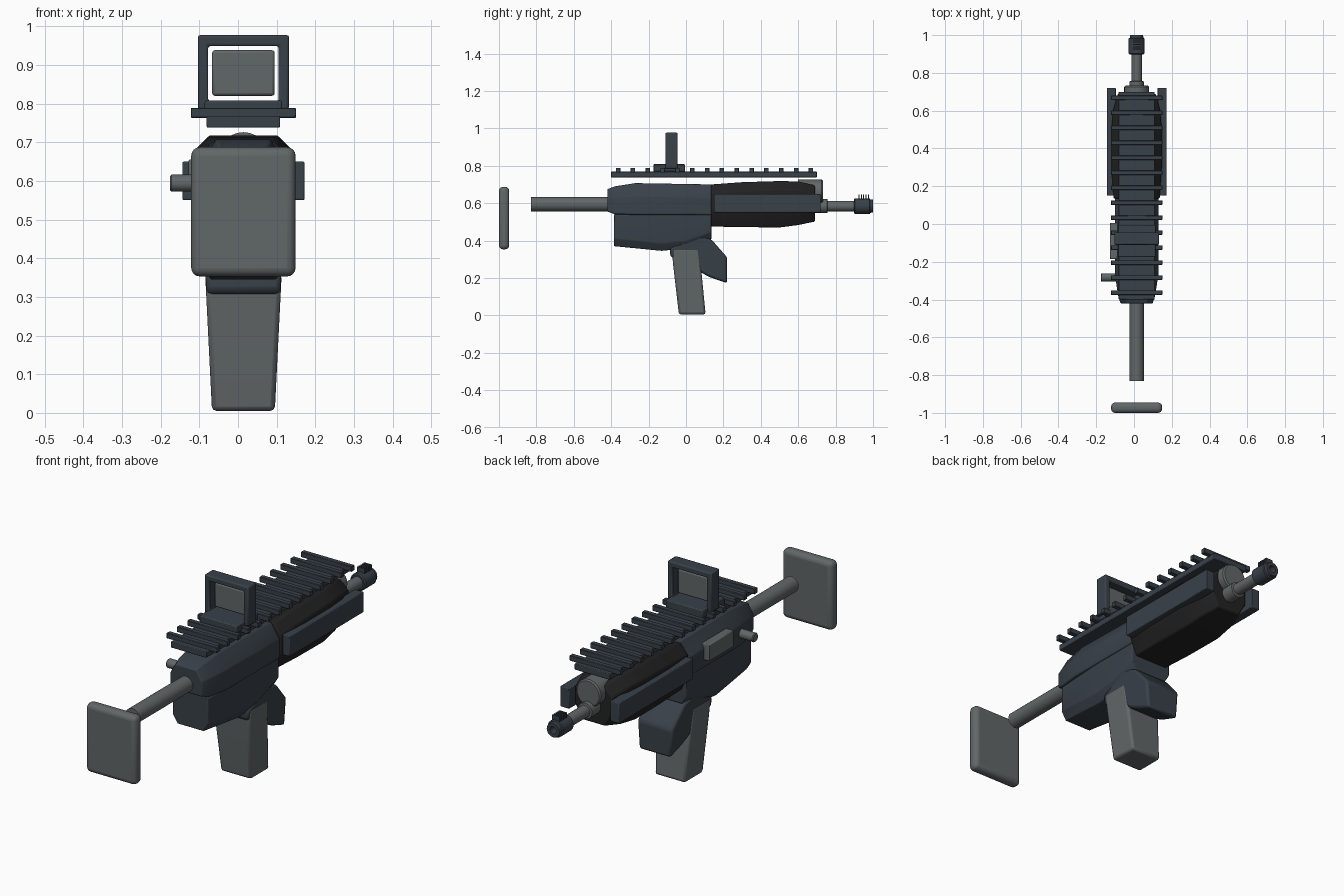
import bpy, bmesh, math
from mathutils import Matrix, Vector

if "Cube" in bpy.data.objects:
    bpy.data.objects.remove(bpy.data.objects["Cube"])

XC = 0.014  # lengthwise centre plane


def mat(name, rgb):
    m = bpy.data.materials.new(name)
    m.diffuse_color = (*rgb, 1)
    m.use_nodes = True
    m.node_tree.nodes["Principled BSDF"].inputs["Base Color"].default_value = m.diffuse_color
    return m


BLUE = mat("dark_blue_grey", (0.040, 0.052, 0.066))
GREY = mat("mid_grey", (0.120, 0.135, 0.138))
BLACK = mat("near_black", (0.016, 0.016, 0.016))


def finish(name, bm, material, bevel=0.0, seg=2):
    bmesh.ops.recalc_face_normals(bm, faces=bm.faces)
    me = bpy.data.meshes.new(name)
    bm.to_mesh(me)
    bm.free()
    ob = bpy.data.objects.new(name, me)
    bpy.context.collection.objects.link(ob)
    me.materials.append(material)
    bpy.ops.object.select_all(action='DESELECT')
    ob.select_set(True)
    bpy.context.view_layer.objects.active = ob
    if bevel:
        b = ob.modifiers.new("bevel", 'BEVEL')
        b.width, b.segments, b.limit_method = bevel, seg, 'ANGLE'
        b.angle_limit = math.radians(25)
    bpy.ops.object.shade_smooth_by_angle(angle=math.radians(35))
    return ob


def box(name, x, y, z, material, bevel=0.0, seg=2):
    """Box from (min, max) ranges, x measured from the centre plane."""
    bm = bmesh.new()
    size = [r[1] - r[0] for r in (x, y, z)]
    mid = [(r[0] + r[1]) / 2 for r in (x, y, z)]
    mid[0] += XC
    bmesh.ops.create_cube(bm, size=1, matrix=Matrix.Translation(mid) @ Matrix.Diagonal((*size, 1)))
    return finish(name, bm, material, bevel, seg)


def lathe(name, profile, z, material, axis='Y', y=0.0, n=24):
    """Round part from (position along axis, radius) pairs."""
    bm = bmesh.new()
    rings = []
    for p, r in profile:
        ring = []
        for i in range(n):
            a = 2 * math.pi * i / n
            u, v = r * math.cos(a), r * math.sin(a)
            ring.append(bm.verts.new((XC + u, p, z + v) if axis == 'Y' else (p, y + u, z + v)))
        rings.append(ring)
    skin(bm, rings)
    return finish(name, bm, material)


def skin(bm, rings):
    for a, b in zip(rings, rings[1:]):
        for i in range(len(a)):
            j = (i + 1) % len(a)
            bm.faces.new((a[i], a[j], b[j], b[i]))
    bm.faces.new(rings[0])
    bm.faces.new(rings[-1])


def loft(name, sections, material, bevel):
    """Chamfered body: (y, z bottom, z top, half width, bottom chamfer xz, top chamfer xz)."""
    bm = bmesh.new()
    rings = []
    for y, b, t, w, (bx, bz), (tx, tz) in sections:
        right = [(w - bx, b), (w, b + bz), (w, t - tz), (w - tx, t)]
        pts = right + [(-x, z) for x, z in reversed(right)]
        rings.append([bm.verts.new((XC + x, y, z)) for x, z in pts])
    skin(bm, rings)
    return finish(name, bm, material, bevel)


def plate(name, outline, half, material, bevel):
    """Side outline (y, z) spread sideways; half(z) gives the half width."""
    bm = bmesh.new()
    rings = [[bm.verts.new((XC + s * half(z), y, z)) for y, z in outline] for s in (-1, 1)]
    skin(bm, rings)
    return finish(name, bm, material, bevel)


# Stock
box("butt_plate", (-.135, .135), (-1, -.945), (.353, .687), GREY, .022, 4)
lathe("stock_tube", [(-.83, .038), (-.40, .038)], .594, GREY)

# Receiver
loft("upper_receiver", [
    (-.42, .555, .675, .085, (.005, .005), (.03, .05)),
    (-.38, .54, .69, .098, (.005, .005), (.035, .06)),
    (-.27, .537, .707, .115, (.005, .005), (.045, .07)),
    (.137, .537, .70, .115, (.005, .005), (.045, .07))], BLUE, .006)
loft("lower_receiver", [
    (-.385, .370, .54, .095, (.025, .04), (.005, .005)),
    (-.13, .345, .54, .11, (.025, .04), (.005, .005)),
    (0, .358, .54, .11, (.025, .04), (.005, .005)),
    (.135, .405, .54, .11, (.025, .04), (.005, .005))], BLUE, .006)
box("ejection_cover", (-.142, -.10), (-.185, .005), (.575, .655), GREY, .004)
lathe("charging_handle", [(-.176, .018), (-.172, .022), (-.09, .022)], .594, GREY, 'X', -.283, 16)

# Grip and the block in front of it
plate("grip", [(-.075, .36), (.07, .36), (.105, .005), (-.038, .005), (-.07, .28)],
      lambda z: .081 + .05 * z, GREY, .012)
plate("front_block", [(-.085, .36), (.06, .43), (.137, .405), (.22, .31), (.22, .172), (.13, .203), (-.085, .315)],
      lambda z: .085 + .07 * max(0, z - .17), BLUE, .012)

# Handguard with its side rails
loft("handguard", [
    (.135, .475, .70, .122, (.035, .08), (.04, .05)),
    (.30, .472, .712, .133, (.04, .08), (.045, .045)),
    (.50, .470, .718, .133, (.04, .08), (.045, .045)),
    (.60, .483, .716, .125, (.04, .08), (.045, .045)),
    (.69, .502, .695, .10, (.04, .07), (.045, .045))], BLACK, .006)
for side, s in (("left", -1), ("right", 1)):
    x = sorted((s * .11, s * .158))
    box(side + "_rail", x, (.15, .72), (.55, .65), BLUE, .004)

# Top rail with cross bars
box("top_rail", (-.095, .095), (-.40, .70), (.738, .768), BLUE, .003)
for i in range(14):
    y = -.363 + i * .0793
    box("rail_bar", (-.136, .136), (y - .012, y + .012), (.763, .789), BLUE, .002, 1)

# Sight
box("sight_base", (-.10, .10), (-.175, -.005), (.768, .808), BLUE, .005)
frame = [((-.118, -.09), (.79, .977)), ((.09, .118), (.79, .977)),
         ((-.118, .118), (.95, .977)), ((-.118, .118), (.785, .806))]
bm = bmesh.new()
outer = [(-.118, .785), (.118, .785), (.118, .977), (-.118, .977)]
inner = [(-.091, .806), (.091, .806), (.091, .949), (-.091, .949)]
loops = [[bm.verts.new((XC + x, y, z)) for x, z in pts]
         for pts, y in ((outer, -.11), (outer, -.045), (inner, -.045), (inner, -.11))]
for k in range(4):
    a, b = loops[k], loops[(k + 1) % 4]
    for i in range(4):
        j = (i + 1) % 4
        bm.faces.new((a[i], a[j], b[j], b[i]))
finish("sight_frame", bm, BLUE, .006)
box("sight_lens", (-.081, .081), (-.085, -.07), (.82, .938), GREY, .007)

# Barrel, gas plug and muzzle
lathe("gas_plug", [(.60, .066), (.725, .066), (.732, .06)], .66, GREY)
lathe("barrel", [(.68, .038), (.755, .038), (.757, .028), (.92, .028)], .584, GREY)
lathe("muzzle", [(.898, .036), (.903, .042), (.982, .042), (.985, .036), (1.0, .034),
                 (1.0, .018), (.95, .018)], .584, BLUE)
for i in range(5):
    y = .925 + i * .0125
    box("muzzle_fin", (-.02, .02), (y - .003, y + .003), (.61, .646), BLUE)
